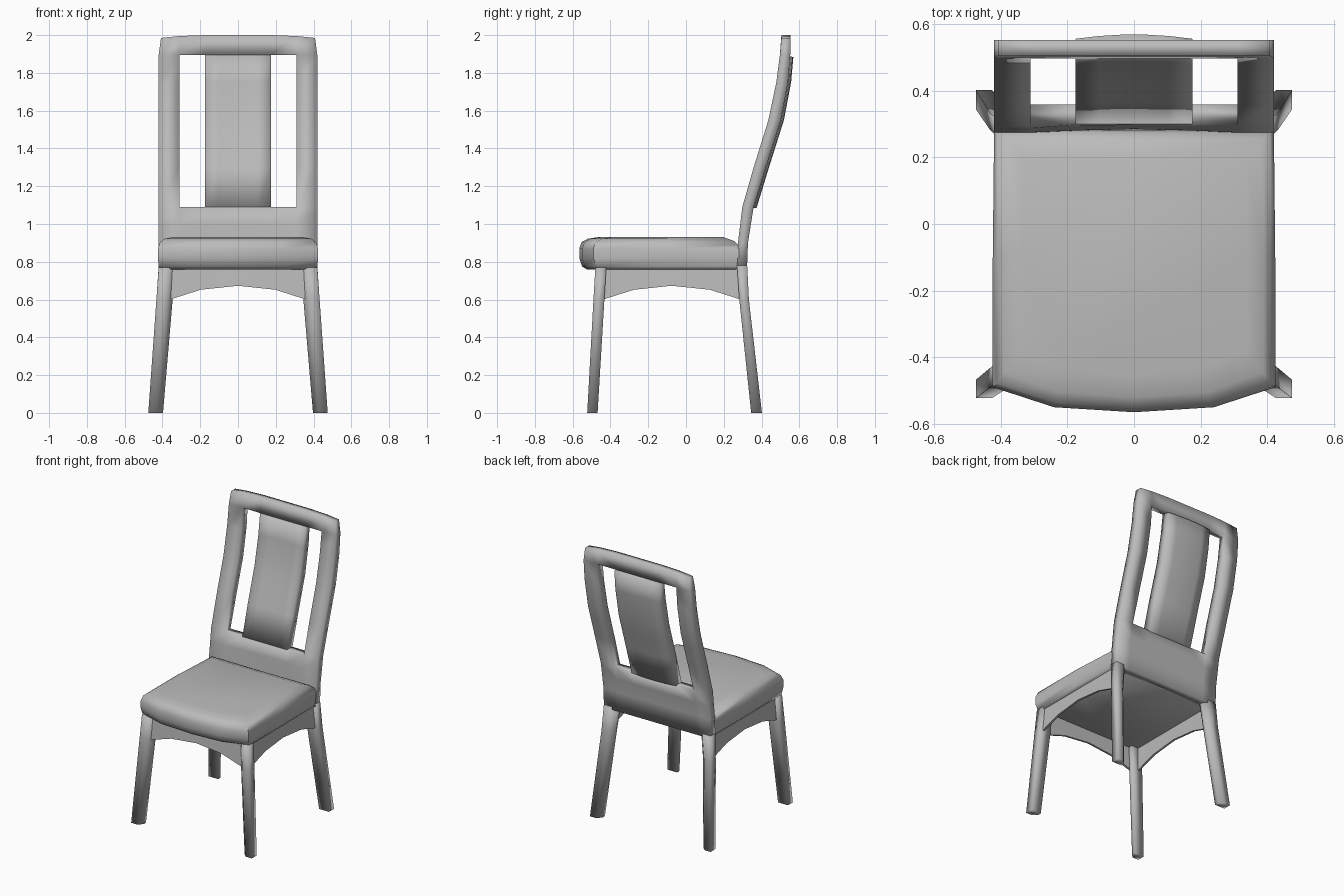
import bpy, bmesh, math

if "Cube" in bpy.data.objects:
    bpy.data.objects.remove(bpy.data.objects["Cube"])

wood = bpy.data.materials.new("grey_finish")
wood.diffuse_color = (.5, .5, .5, 1)
wood.use_nodes = True
wood.node_tree.nodes["Principled BSDF"].inputs["Base Color"].default_value = wood.diffuse_color


def finish(name, bm, angle=110):
    bmesh.ops.recalc_face_normals(bm, faces=bm.faces)
    me = bpy.data.meshes.new(name)
    bm.to_mesh(me)
    bm.free()
    me.materials.append(wood)
    ob = bpy.data.objects.new(name, me)
    bpy.context.collection.objects.link(ob)
    bpy.ops.object.select_all(action='DESELECT')
    ob.select_set(True)
    bpy.context.view_layer.objects.active = ob
    bpy.ops.object.shade_smooth_by_angle(angle=math.radians(angle))
    return ob


def loft(name, rings, **kw):
    """Skin a list of equal-length closed rings and cap the ends."""
    bm = bmesh.new()
    rows = [[bm.verts.new(p) for p in r] for r in rings]
    n = len(rows[0])
    for a, b in zip(rows, rows[1:]):
        for i in range(n):
            bm.faces.new((a[i], a[(i + 1) % n], b[(i + 1) % n], b[i]))
    bm.faces.new(rows[0])
    bm.faces.new(rows[-1])
    return finish(name, bm, **kw)


def interp(table, z):
    for a, b in zip(table, table[1:]):
        if z <= b[0]:
            t = (z - a[0]) / (b[0] - a[0])
            return [p + (q - p) * t for p, q in zip(a[1:], b[1:])]
    return table[-1][1:]


# seat cushion: rounded slab with a bowed front
def seat_ring(z, side, front, back, z_back=None):
    pts = []
    for x, y in [(-.42, .28), (-.424, -.1), (-.424, -.49), (-.24, -.55), (0, -.565),
                 (.24, -.55), (.424, -.49), (.424, -.1), (.42, .28), (0, .28)]:
        rear = y > .2
        k = 1 - side / .42
        pts.append((x * k, y - back if rear else y + front if y < -.4 else y,
                    z_back if rear and z_back else z))
    return pts


loft("seat", [seat_ring(.76, .015, .04, .015), seat_ring(.775, .004, .015, 0),
              seat_ring(.82, 0, 0, 0), seat_ring(.87, 0, 0, 0),
              seat_ring(.905, .012, .012, .005, .89), seat_ring(.922, .035, .045, .025, .91),
              seat_ring(.932, .085, .11, .08, .93)], angle=60)

# legs: tapered and splayed, inner corner chamfered
# levels are (z, inner x, outer x, outer y, inner y)
LEGS = {"front": [(0, .397, .475, -.523, -.468), (.6, .346, .432, -.49, -.432),
                  (.77, .335, .42, -.48, -.422)],
        "back": [(0, .397, .475, .402, .345), (.6, .346, .432, .333, .282),
                 (.78, .325, .42, .324, .27)]}
for kind, levels in LEGS.items():
    for s, side in ((1, "right"), (-1, "left")):
        rings = []
        for z, xi, xo, yo, yi in levels:
            c = .03
            d = c if yo > yi else -c
            rings.append([(s * xo, yo, z), (s * xo, yi, z), (s * xi, yi, z),
                          (s * xi, yo - d, z), (s * (xi + c), yo, z)])
        loft(f"{kind}_leg_{side}", rings)

# aprons: thin arched boards under the front and the two sides
ARCH = [(-1, .6), (-.55, .652), (0, .673), (.55, .652), (1, .6)]


def apron(name, place, half):
    rings = []
    for u, z in ARCH:
        a = u * half
        rings.append([place(a, 0, .765), place(a, .012, .765),
                      place(a, .006, z), place(a, -.008, z)])
    loft(name, rings, angle=60)


apron("front_apron", lambda a, d, z: (a, -.462 + d, z), .36)
for s, side in ((1, "right"), (-1, "left")):
    apron(f"side_apron_{side}", lambda a, d, z, s=s: (s * (.402 - d), a - .075, z), .365)

# backrest frame: bent slab with two posts, a lower panel and a top rail
# spine is (z, front y, back y)
SPINE = [(.76, .27, .323), (.9, .275, .328), (1.09, .298, .358), (1.3, .358, .423),
         (1.55, .436, .502), (1.75, .478, .54), (1.895, .497, .552), (2.0, .505, .552)]
XS = [-.42, -.31, -.175, 0, .175, .31, .42]
ZS = [.76, .9, 1.0, 1.09, 1.3, 1.45, 1.55, 1.75, 1.895, 2.0]
bm = bmesh.new()
grid = {}
for i, x in enumerate(XS):
    for j, z in enumerate(ZS):
        zz, xx = z, x
        if z == 2.0:
            zz = {.42: 1.985, .31: 1.995}.get(abs(x), 2.0)
            xx = math.copysign(min(abs(x), .408), x)
        for k in (0, 1):
            y = interp(SPINE, z)[k]
            if k == 0 and z < 1.05 and abs(x) < .2:
                y += .01 if x == 0 else .006      # shallow hollow in the lower panel
            grid[i, j, k] = bm.verts.new((xx, y, zz))


def solid(i, j):
    if not (0 <= i < len(XS) - 1 and 0 <= j < len(ZS) - 1):
        return False
    xm, zm = (XS[i] + XS[i + 1]) / 2, (ZS[j] + ZS[j + 1]) / 2
    return abs(xm) > .31 or not 1.09 < zm < 1.895


for i in range(len(XS) - 1):
    for j in range(len(ZS) - 1):
        if not solid(i, j):
            continue
        c = [(i, j), (i + 1, j), (i + 1, j + 1), (i, j + 1)]
        for k in (0, 1):
            bm.faces.new([grid[p + (k,)] for p in c])
        for e, (di, dj) in enumerate([(0, -1), (1, 0), (0, 1), (-1, 0)]):
            if not solid(i + di, j + dj):
                p, q = c[e], c[(e + 1) % 4]
                bm.faces.new((grid[p + (0,)], grid[q + (0,)], grid[q + (1,)], grid[p + (1,)]))
bmesh.ops.delete(bm, geom=[v for v in bm.verts if not v.link_faces], context='VERTS')
finish("backrest_frame", bm)

# splat: bowed centre board, flush at the front and slightly proud at the back
rings = []
for z in [1.085, 1.3, 1.45, 1.55, 1.75, 1.897]:
    f, b = interp(SPINE, z)
    us = [-1, -.6, -.2, .2, .6, 1]
    depth = 0 if z in (1.085, 1.897) else .01
    front = [(u * .175, f + .001 + depth * (1 - u * u), z) for u in us]
    zb = min(z, 1.885)
    back = [(u * .175, b + .004 + .013 * (1 - u * u), zb) for u in us]
    rings.append(front + back[::-1])
loft("back_splat", rings)
